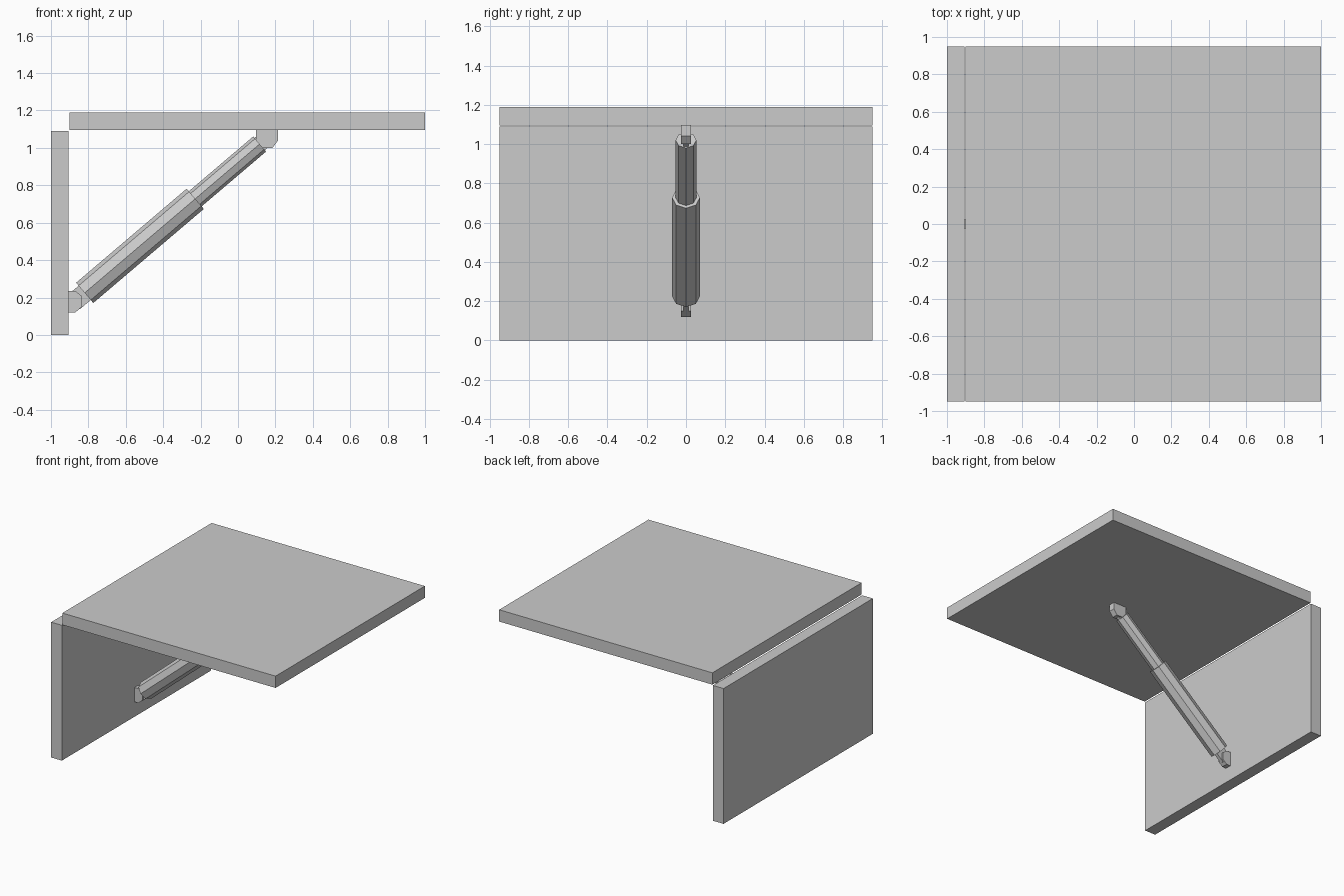
import bpy
import bmesh
import math
from mathutils import Vector

cube = bpy.data.objects.get("Cube")
if cube:
    bpy.data.objects.remove(cube, do_unlink=True)

# Single grey material
grey = bpy.data.materials.new("plain_grey")
grey.use_nodes = True
grey.diffuse_color = (0.6, 0.6, 0.6, 1)
grey.node_tree.nodes["Principled BSDF"].inputs["Base Color"].default_value = (0.6, 0.6, 0.6, 1)


def prism(name, outline, half_y):
    """Extrude an (x, z) outline symmetrically along y."""
    bm = bmesh.new()
    face = bm.faces.new([bm.verts.new((x, -half_y, z)) for x, z in outline])
    ext = bmesh.ops.extrude_face_region(bm, geom=[face])
    bmesh.ops.translate(bm, vec=(0, 2 * half_y, 0),
                        verts=[g for g in ext["geom"] if isinstance(g, bmesh.types.BMVert)])
    bmesh.ops.recalc_face_normals(bm, faces=bm.faces)
    mesh = bpy.data.meshes.new(name)
    bm.to_mesh(mesh)
    bm.free()
    mesh.materials.append(grey)
    obj = bpy.data.objects.new(name, mesh)
    bpy.context.collection.objects.link(obj)
    return obj


def panel(name, x0, x1, z0, z1):
    return prism(name, [(x0, z0), (x1, z0), (x1, z1), (x0, z1)], 0.95)


# Wall and flap panels
panel("wall_panel", -1.0, -0.905, 0.0, 1.09)
panel("top_panel", -0.9, 1.0, 1.095, 1.19)

# Strut axis, between the two pivots
low_pivot = Vector((-0.87, 0, 0.182))
high_pivot = Vector((0.155, 0, 1.054))
axis = (high_pivot - low_pivot).normalized()
side = Vector((-axis.z, 0, axis.x))
length = (high_pivot - low_pivot).length


def octagon_tube(name, start, end, radius):
    """Eight-sided cylinder along the strut axis, with an edge facing the front."""
    bpy.ops.mesh.primitive_cylinder_add(
        vertices=8, radius=radius, depth=end - start,
        location=low_pivot + axis * (start + end) / 2,
        rotation=(0, math.atan2(axis.x, axis.z), 0))
    obj = bpy.context.object
    obj.name = name
    obj.data.materials.append(grey)
    return obj


octagon_tube("outer_cylinder", 0.066, 0.842, 0.071)
octagon_tube("piston_rod", 0.80, length - 0.052, 0.053)


def tongue(name, pivot, direction, half, reach):
    """Thin end plate with a chamfered nose around its pivot."""
    profile = [(reach, half), (-0.01, half), (-0.032, half * 0.4),
               (-0.032, -half * 0.4), (-0.01, -half), (reach, -half)]
    pts = [pivot + axis * (direction * a) + side * s for a, s in profile]
    prism(name, [(p.x, p.z) for p in pts], 0.013)


tongue("lower_tongue", low_pivot, 1, 0.05, 0.08)
tongue("upper_tongue", high_pivot, -1, 0.043, 0.065)

# Mounting brackets with chamfered corners
prism("lower_bracket", [(-0.905, 0.12), (-0.87, 0.12), (-0.835, 0.15),
                        (-0.835, 0.208), (-0.87, 0.235), (-0.905, 0.235)], 0.025)
prism("upper_bracket", [(0.096, 1.095), (0.096, 1.045), (0.126, 1.0),
                        (0.184, 1.0), (0.214, 1.04), (0.214, 1.095)], 0.025)
